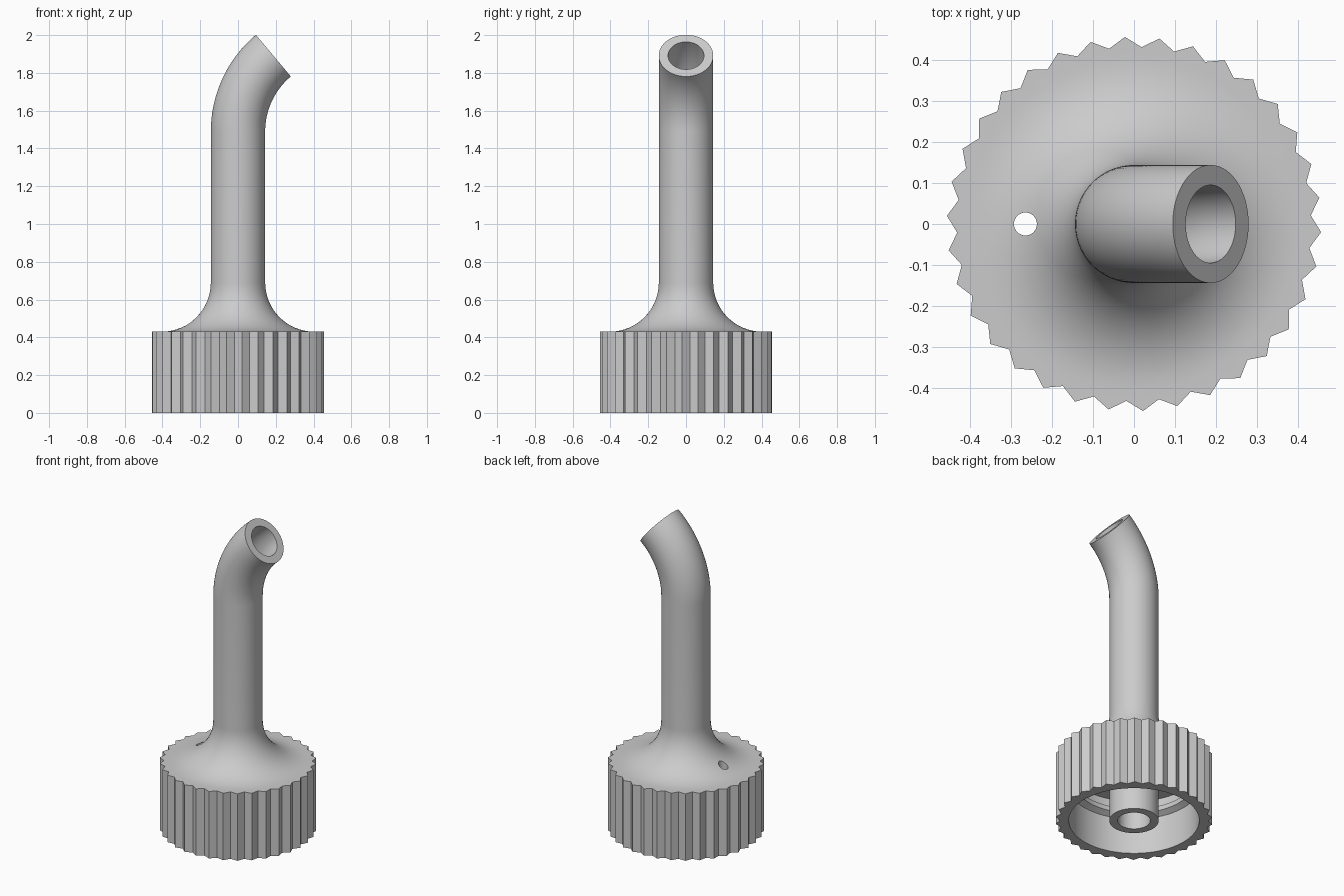
import bpy, bmesh
from math import sin, cos, pi, radians
from mathutils import Vector

old = bpy.data.objects.get("Cube")
if old:
    bpy.data.objects.remove(old)

# Dimensions
TEETH = 34
SEGS = TEETH * 2
PHASE = radians(-2.5)
PEAK, VALLEY = 0.457, 0.432
CAP_H = 0.43
TUBE_R, BORE_R = 0.144, 0.095
FILLET = 0.26
BEND_Z, BEND_R, BEND_ANGLE = 1.49, 0.524, radians(50)

grey = bpy.data.materials.new("light_grey_plastic")
grey.use_nodes = True
grey.diffuse_color = (0.6, 0.6, 0.6, 1)
grey.node_tree.nodes["Principled BSDF"].inputs["Base Color"].default_value = (0.6, 0.6, 0.6, 1)

bm = bmesh.new()
rings = []


def ring(r, z, valley=None, tilt=0.0):
    """Add a loop of vertices; valley makes it toothed, tilt moves it along the bend."""
    centre = Vector((BEND_R * (1 - cos(tilt)), 0, z + BEND_R * sin(tilt)))
    side = Vector((cos(tilt), 0, -sin(tilt)))
    loop = []
    for i in range(SEGS):
        a = PHASE + 2 * pi * i / SEGS
        rad = valley if valley and i % 2 else r
        loop.append(bm.verts.new(centre + side * rad * cos(a) + Vector((0, rad * sin(a), 0))))
    rings.append(loop)


# Outside of the bent spout, from its mouth down
BEND_STEPS = 20
for k in range(BEND_STEPS, -1, -1):
    ring(TUBE_R, BEND_Z, tilt=BEND_ANGLE * k / BEND_STEPS)

# Flared shoulder
for k in range(17):
    a = pi / 2 * k / 16
    ring(TUBE_R + FILLET * (1 - cos(a)), CAP_H + FILLET * (1 - sin(a)))

# Toothed skirt
ring(PEAK, CAP_H, VALLEY)
ring(PEAK, 0, VALLEY)

# Inner wall with retaining ridge, then ceiling and inner tube
for r, z in ((0.38, 0), (0.38, 0.23), (0.345, 0.25), (0.345, 0.28), (0.38, 0.30),
             (0.38, 0.35), (TUBE_R, 0.35), (TUBE_R, 0), (BORE_R, 0)):
    ring(r, z)

# Bore back up to the mouth
for k in range(BEND_STEPS + 1):
    ring(BORE_R, BEND_Z, tilt=BEND_ANGLE * k / BEND_STEPS)

for n, loop in enumerate(rings):
    nxt = rings[(n + 1) % len(rings)]
    for i in range(SEGS):
        j = (i + 1) % SEGS
        bm.faces.new((loop[i], loop[j], nxt[j], nxt[i]))
bmesh.ops.recalc_face_normals(bm, faces=bm.faces)

mesh = bpy.data.meshes.new("spout_cap")
bm.to_mesh(mesh)
bm.free()
cap = bpy.data.objects.new("spout_cap", mesh)
bpy.context.collection.objects.link(cap)
mesh.materials.append(grey)

# Vent hole through the shoulder
bpy.ops.mesh.primitive_cylinder_add(vertices=32, radius=0.028, depth=0.4, location=(-0.265, 0, 0.5))
cutter = bpy.context.object
cutter.name = "vent_cutter"
cutter.hide_render = True
cutter.data.materials.append(grey)
cut = cap.modifiers.new("vent_hole", 'BOOLEAN')
cut.operation = 'DIFFERENCE'
cut.solver = 'EXACT'
cut.object = cutter

bpy.ops.object.select_all(action='DESELECT')
cap.select_set(True)
bpy.context.view_layer.objects.active = cap
bpy.ops.object.modifier_apply(modifier=cut.name)
bpy.data.objects.remove(cutter)
bpy.ops.object.shade_smooth_by_angle(angle=radians(25))
